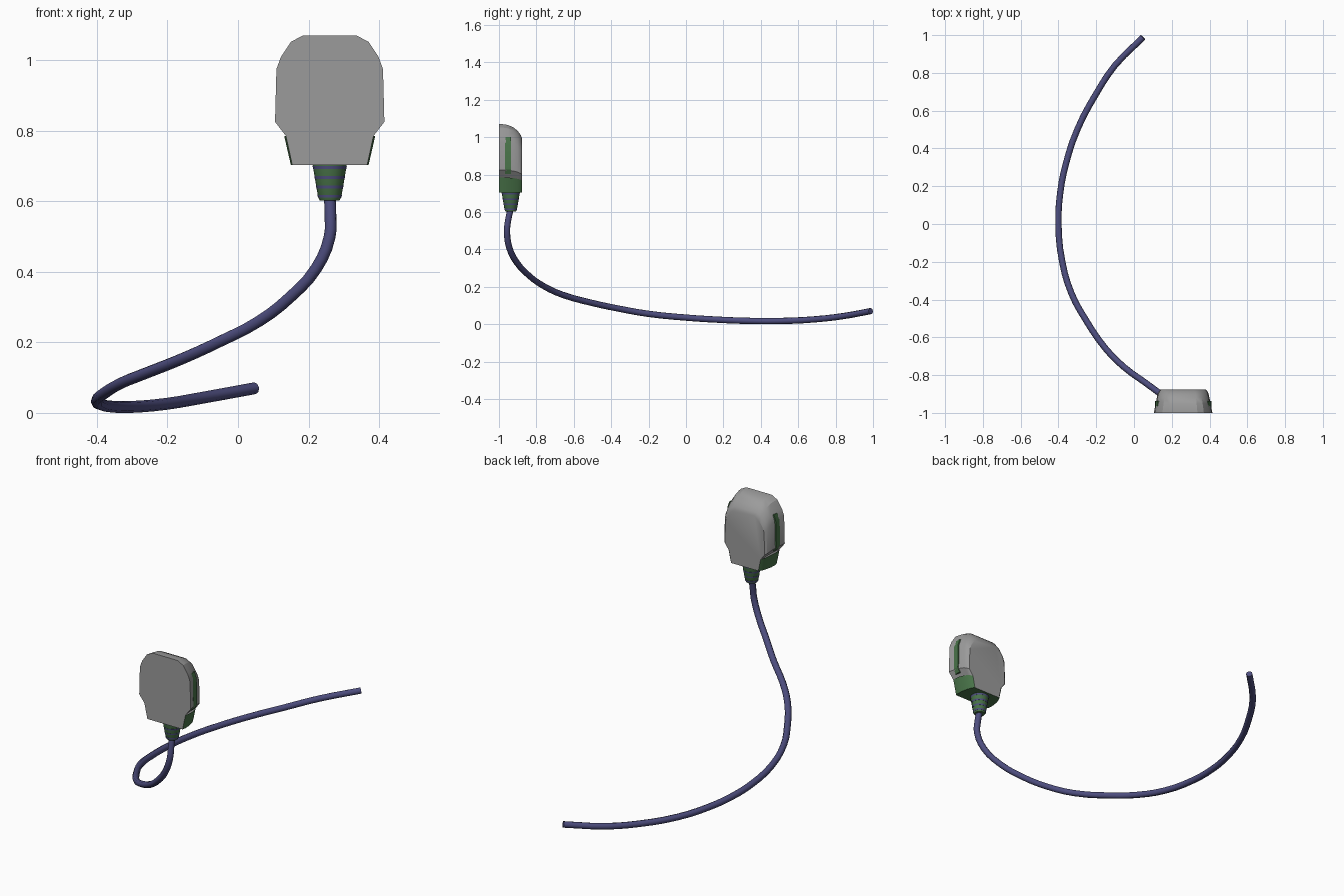
import bpy, bmesh
from mathutils import Vector

if "Cube" in bpy.data.objects:
    bpy.data.objects.remove(bpy.data.objects["Cube"])

CX, CY = 0.26, -0.937   # plug axis


def material(name, rgb):
    m = bpy.data.materials.new(name)
    m.diffuse_color = (*rgb, 1)
    m.use_nodes = True
    m.node_tree.nodes["Principled BSDF"].inputs["Base Color"].default_value = m.diffuse_color
    return m


GREY = material("dark_grey", (0.33, 0.33, 0.33))
GREEN = material("green", (0.065, 0.17, 0.065))
BLUE = material("blue", (0.075, 0.075, 0.21))


def shade(ob, angle):
    bpy.ops.object.select_all(action='DESELECT')
    bpy.context.view_layer.objects.active = ob
    ob.select_set(True)
    bpy.ops.object.shade_smooth_by_angle(angle=angle)


def make(name, bm, mat, angle=0.45):
    bmesh.ops.remove_doubles(bm, verts=bm.verts, dist=1e-5)
    bmesh.ops.recalc_face_normals(bm, faces=bm.faces)
    me = bpy.data.meshes.new(name)
    bm.to_mesh(me)
    bm.free()
    ob = bpy.data.objects.new(name, me)
    bpy.context.collection.objects.link(ob)
    me.materials.append(mat)
    shade(ob, angle)


# Plug outline (half width, z), mirrored to a closed loop
half = [(0.106, 0.703), (0.124, 0.785), (0.155, 0.825), (0.151, 0.975),
        (0.138, 1.01), (0.11, 1.052), (0.076, 1.07)]
outline = half + [(-x, z) for x, z in reversed(half)]
N = len(outline)
LOWER = {0, N - 2, N - 1}   # lower flanks and underside
# Depth sections: y, width scale, height scale, width scale of the lower flanks
sections = [(-1.0, 1, 1, 1), (-0.98, 0.975, 0.998, 1.04), (-0.95, 0.94, 0.985, 1.03),
            (-0.92, 0.90, 0.945, 0.97), (-0.90, 0.87, 0.90, 0.91),
            (-0.885, 0.83, 0.845, 0.84), (-0.877, 0.77, 0.80, 0.77)]


def loft(keep, caps, flare):
    bm = bmesh.new()
    loops = [[bm.verts.new((CX + x * (fl if flare else sx), y, 0.703 + (z - 0.703) * sz))
              for x, z in outline] for y, sx, sz, fl in sections]
    for a, b in zip(loops, loops[1:]):
        for i in keep:
            j = (i + 1) % N
            bm.faces.new((a[i], a[j], b[j], b[i]))
    if caps:
        bm.faces.new(loops[0])
        bm.faces.new(loops[-1])
    bmesh.ops.delete(bm, geom=[v for v in bm.verts if not v.link_faces], context='VERTS')
    return bm


make("plug_body", loft([i for i in range(N) if i not in LOWER], True, False), GREY)
make("plug_lower_sides", loft(LOWER, False, True), GREEN)

# Finger grips on both sides, following the side outline
grip = [(0.12, 0.80), (0.137, 0.803), (0.149, 0.828), (0.1465, 0.965), (0.135, 1.0), (0.12, 1.0)]
for side, label in ((-1, "left"), (1, "right")):
    bm = bmesh.new()
    f = bm.faces.new([bm.verts.new((CX + side * x, -0.968, z)) for x, z in grip])
    ext = bmesh.ops.extrude_face_region(bm, geom=[f], use_keep_orig=True)["geom"]
    bmesh.ops.translate(bm, vec=(0, 0.032, 0),
                        verts=[g for g in ext if isinstance(g, bmesh.types.BMVert)])
    make("grip_" + label, bm, GREEN)


def lathe(name, profile, mat, sides=16):
    bm = bmesh.new()
    vs = [bm.verts.new((CX + r, CY, z)) for r, z in profile]
    edges = [bm.edges.new(p) for p in zip(vs, vs[1:])]
    bmesh.ops.spin(bm, geom=vs + edges, cent=(CX, CY, 0), axis=(0, 0, 1),
                   angle=6.283185307, steps=sides)
    make(name, bm, mat)


# Strain relief with ring bands
lathe("strain_relief", [(0, 0.71), (0.049, 0.71), (0.048, 0.70), (0.033, 0.612),
                        (0.028, 0.602), (0, 0.602)], GREEN)
for i, z in enumerate((0.696, 0.667, 0.64, 0.614)):
    r = 0.0332 + (z - 0.612) * 0.17
    lathe(f"relief_ring_{i + 1}", [(r - 0.006, z - 0.004), (r - 0.0003, z - 0.004),
                                   (r + 0.001, z + 0.004), (r - 0.006, z + 0.004)], BLUE)

# Cable swept along a smooth path
path = [(0.26, -0.937, 0.62), (0.262, -0.95, 0.56), (0.26, -0.957, 0.50),
        (0.222, -0.945, 0.41), (0.15, -0.905, 0.33), (0.06, -0.84, 0.26),
        (-0.05, -0.76, 0.203), (-0.15, -0.66, 0.157), (-0.26, -0.50, 0.113),
        (-0.33, -0.37, 0.085), (-0.38, -0.20, 0.055), (-0.40, 0, 0.035),
        (-0.39, 0.17, 0.024), (-0.36, 0.32, 0.018), (-0.30, 0.50, 0.017),
        (-0.20, 0.69, 0.026), (-0.10, 0.84, 0.043), (0.048, 0.988, 0.07)]
cu = bpy.data.curves.new("cable", 'CURVE')
cu.dimensions = '3D'
cu.bevel_depth = 0.0168
cu.bevel_resolution = 2
cu.resolution_u = 3
cu.use_fill_caps = True
sp = cu.splines.new('BEZIER')
sp.bezier_points.add(len(path) - 1)
for p, co in zip(sp.bezier_points, path):
    p.co = co
    p.handle_left_type = p.handle_right_type = 'AUTO'
cable = bpy.data.objects.new("cable", cu)
bpy.context.collection.objects.link(cable)
cu.materials.append(BLUE)
bpy.context.view_layer.objects.active = cable
bpy.ops.object.select_all(action='DESELECT')
cable.select_set(True)
bpy.ops.object.convert(target='MESH')
shade(cable, 0.9)
